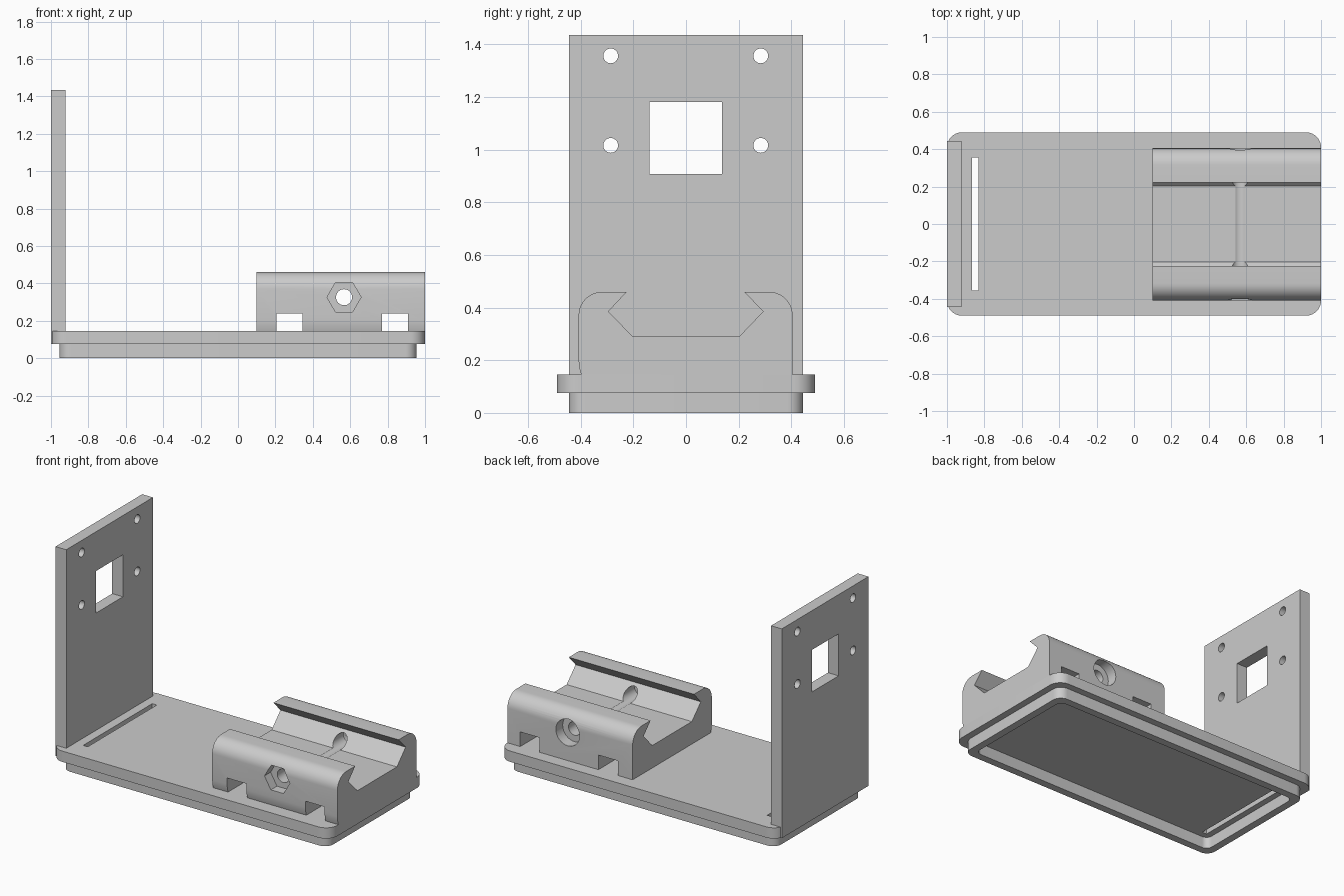
import bpy, bmesh, math
from mathutils import Matrix

if "Cube" in bpy.data.objects:
    bpy.data.objects.remove(bpy.data.objects["Cube"])

grey = bpy.data.materials.new("light grey plastic")
grey.diffuse_color = (0.6, 0.6, 0.6, 1)
grey.use_nodes = True
grey.node_tree.nodes["Principled BSDF"].inputs["Base Color"].default_value = grey.diffuse_color


def prism(name, pts, origin, axis, length):
    """Extrude a 2D outline: axis 'x' uses (y, z), 'y' uses (x, z), 'z' uses (x, y)."""
    place = {"x": lambda a, b, t: (t, a, b),
             "y": lambda a, b, t: (a, t, b),
             "z": lambda a, b, t: (a, b, t)}[axis]
    bm = bmesh.new()
    low = [bm.verts.new(place(a, b, origin)) for a, b in pts]
    high = [bm.verts.new(place(a, b, origin + length)) for a, b in pts]
    bm.faces.new(low)
    bm.faces.new(high)
    n = len(pts)
    for i in range(n):
        j = (i + 1) % n
        bm.faces.new((low[i], low[j], high[j], high[i]))
    bmesh.ops.recalc_face_normals(bm, faces=bm.faces)
    mesh = bpy.data.meshes.new(name)
    bm.to_mesh(mesh)
    bm.free()
    mesh.materials.append(grey)
    ob = bpy.data.objects.new(name, mesh)
    bpy.context.collection.objects.link(ob)
    return ob


def arc(cx, cy, r, a0, a1, n):
    return [(cx + r * math.cos(math.radians(a0 + (a1 - a0) * i / n)),
             cy + r * math.sin(math.radians(a0 + (a1 - a0) * i / n))) for i in range(n + 1)]


def circle(cx, cy, r, n=32):
    return arc(cx, cy, r, 0, 360, n)[:-1]


def rect(x0, x1, y0, y1):
    return [(x0, y0), (x1, y0), (x1, y1), (x0, y1)]


def rounded(hx, hy, r):
    pts = []
    for k, (sx, sy) in enumerate([(1, 1), (-1, 1), (-1, -1), (1, -1)]):
        pts += arc(sx * (hx - r), sy * (hy - r), r, 90 * k, 90 * k + 90, 8)
    return pts


def cut(ob, cutters):
    """Subtract the cutters from ob, then remove them."""
    bpy.context.view_layer.objects.active = ob
    for c in cutters:
        c.hide_render = True
        mod = ob.modifiers.new("cut", "BOOLEAN")
        mod.operation = "DIFFERENCE"
        mod.solver = "EXACT"
        mod.object = c
        bpy.ops.object.modifier_apply(modifier=mod.name)
        bpy.data.objects.remove(c)


# Base plate with a narrow slot beside the wall
plate = prism("base_plate", rounded(1.0, 0.49, 0.08), 0.075, "z", 0.07)
cut(plate, [prism("slot_cutter", rect(-0.865, -0.832, -0.355, 0.355), 0, "z", 0.3)])

# Hollow rim under the plate
rim = prism("lower_rim", rounded(0.955, 0.445, 0.06), 0, "z", 0.075)
cut(rim, [prism("rim_cutter", rounded(0.905, 0.395, 0.04), -0.1, "z", 0.3)])

# Upright wall with a square window and four screw holes
wall = prism("upright_wall", rect(-0.445, 0.445, 0.075, 1.435), -1.0, "x", 0.077)
cutters = [prism("window_cutter", rect(-0.139, 0.137, 0.907, 1.18), -1.2, "x", 0.5)]
for y in (-0.286, 0.284):
    for z in (1.016, 1.356):
        cutters.append(prism("screw_cutter", circle(y, z, 0.028), -1.2, "x", 0.5))
cut(wall, cutters)

# Rail clamp with a dovetail channel
profile = [(-0.398, 0.145), (-0.405, 0.17), (-0.408, 0.2)]
profile += arc(-0.318, 0.37, 0.09, 180, 90, 10)
profile += [(-0.225, 0.46), (-0.295, 0.385), (-0.203, 0.291),
            (0.203, 0.291), (0.293, 0.385), (0.221, 0.46)]
profile += arc(0.315, 0.37, 0.09, 90, 0, 10) + [(0.405, 0.145)]
clamp = prism("rail_clamp", profile, 0.1, "x", 0.9)

# Strap notches, bolt hole, hex nut pocket and round bolt head pocket
bx, bz = 0.567, 0.326
cut(clamp, [
    prism("notch_cutter", rect(0.207, 0.346, 0.1, 0.24), -0.6, "y", 1.2),
    prism("notch_cutter", rect(0.77, 0.908, 0.1, 0.24), -0.6, "y", 1.2),
    prism("bolt_cutter", circle(bx, bz, 0.043), -0.6, "y", 1.2),
    prism("nut_cutter", circle(bx, bz, 0.091, 6), -0.6, "y", 0.255),
    prism("head_cutter", circle(bx, bz, 0.085), 0.335, "y", 0.3),
])

# Smooth rounded surfaces, keep edges sharp
for ob in bpy.context.scene.objects:
    ob.select_set(True)
bpy.context.view_layer.objects.active = clamp
bpy.ops.object.shade_smooth_by_angle(angle=math.radians(30))
